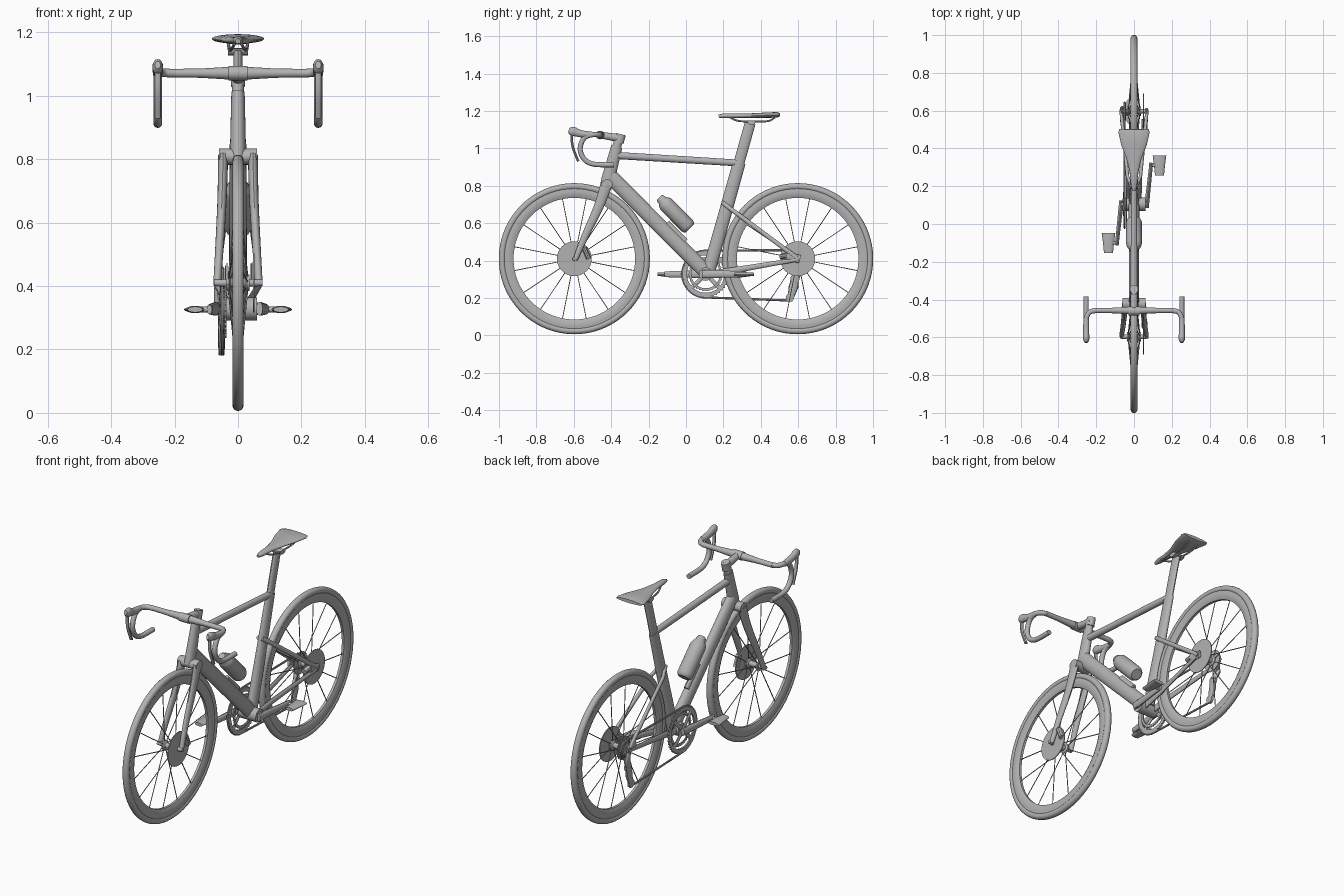
import bpy, bmesh, math
from mathutils import Vector

grey = bpy.data.materials.new("mid_grey")
grey.diffuse_color = (0.45, 0.45, 0.45, 1)


def finish(name, bm):
    bmesh.ops.remove_doubles(bm, verts=bm.verts, dist=1e-6)
    bmesh.ops.recalc_face_normals(bm, faces=bm.faces)
    me = bpy.data.meshes.new(name)
    bm.to_mesh(me)
    bm.free()
    me.materials.append(grey)
    ob = bpy.data.objects.new(name, me)
    bpy.context.collection.objects.link(ob)
    return ob


def skin(bm, rings, closed=False, caps=True):
    """Bridge a list of vertex loops."""
    n, m = len(rings[0]), len(rings)
    for i in range(m if closed else m - 1):
        a, b = rings[i], rings[(i + 1) % m]
        for j in range(n):
            bm.faces.new((a[j], a[(j + 1) % n], b[(j + 1) % n], b[j]))
    if caps and not closed:
        bm.faces.new(rings[0])
        bm.faces.new(rings[-1])


def sweep(name, pts, size, n=16, u=(1, 0, 0), closed=False):
    """Elliptical tube along pts; size is one or a list of (half width along u, other half width)."""
    pts = [Vector(p) for p in pts]
    size = size if isinstance(size, list) else [size] * len(pts)
    bm, rings, u, m = bmesh.new(), [], Vector(u), len(pts)
    for i, (p, (a, b)) in enumerate(zip(pts, size)):
        if closed:
            t = (pts[(i + 1) % m] - pts[i - 1]).normalized()
        else:
            t = (pts[min(i + 1, m - 1)] - pts[max(i - 1, 0)]).normalized()
        u = (u - t * u.dot(t)).normalized()
        v = t.cross(u)
        angs = [2 * math.pi * k / n for k in range(n)]
        rings.append([bm.verts.new(p + u * a * math.cos(q) + v * b * math.sin(q)) for q in angs])
    skin(bm, rings, closed)
    return finish(name, bm)


def spline(pts, n=6):
    """Smooth path through the points."""
    p = [Vector(q) for q in pts]
    p = [2 * p[0] - p[1]] + p + [2 * p[-1] - p[-2]]
    out = []
    for i in range(1, len(p) - 2):
        a, b, c, d = p[i - 1:i + 3]
        for k in range(n):
            t = k / n
            out.append(0.5 * (2 * b + (c - a) * t + (2 * a - 5 * b + 4 * c - d) * t * t
                              + (3 * b - a - 3 * c + d) * t ** 3))
    return out + [p[-2]]


def lathe(name, prof, y, z, n=32, closed=False):
    """Revolve (x, radius) points around an axis along x."""
    bm = bmesh.new()
    rings = [[bm.verts.new((x, y + r * math.cos(2 * math.pi * k / n), z + r * math.sin(2 * math.pi * k / n)))
              for k in range(n)] for x, r in prof]
    skin(bm, rings, closed)
    return finish(name, bm)


def disc(name, x0, x1, r, y, z, n=32):
    return lathe(name, [(x0, r), (x1, r)], y, z, n)


def toothed_ring(name, x, th, r_in, r_out, tooth, teeth, y, z):
    bm, n, rings = bmesh.new(), teeth * 4, []
    for dx, outer in ((-th, 0), (-th, 1), (th, 1), (th, 0)):
        ring = []
        for k in range(n):
            r = r_in if not outer else r_out + (tooth if k % 4 < 2 else 0)
            q = 2 * math.pi * k / n
            ring.append(bm.verts.new((x + dx, y + r * math.cos(q), z + r * math.sin(q))))
        rings.append(ring)
    skin(bm, rings, closed=True)
    return finish(name, bm)


AX = 0.41            # axle height
BB = (0.105, 0.328)  # crank centre (y, z)

# Wheels
for label, y in (("front", -0.597), ("rear", 0.597)):
    tyre = [(0.018 * math.sin(q), 0.386 + 0.018 * math.cos(q)) for q in
            [2 * math.pi * k / 14 for k in range(14)]]
    lathe(label + "_tyre", tyre, y, AX, 72, True)
    rim = [(-0.013, 0.377), (-0.016, 0.36), (-0.014, 0.34), (-0.007, 0.325),
           (0.007, 0.325), (0.014, 0.34), (0.016, 0.36), (0.013, 0.377)]
    lathe(label + "_rim", rim, y, AX, 72, True)
    hub = [(-0.075, 0.01), (-0.036, 0.012), (-0.036, 0.026), (-0.028, 0.026), (-0.022, 0.015),
           (0.022, 0.015), (0.028, 0.026), (0.036, 0.026), (0.036, 0.012), (0.078, 0.01)]
    lathe(label + "_hub", hub, y, AX, 24)
    disc(label + "_brake_disc", 0.047, 0.052, 0.093, y, AX, 48)
    for k in range(16):
        q = 2 * math.pi * (k + 0.5) / 16
        c, s = math.cos(q), math.sin(q)
        x = 0.03 if k % 2 else -0.03
        sweep(label + "_spoke", [(x, y + 0.02 * c, AX + 0.02 * s), (0, y + 0.33 * c, AX + 0.33 * s)],
              (0.0025, 0.0025), 6)

# Frame tubes
sweep("head_tube", [(0, -0.425, 0.80), (0, -0.415, 0.84), (0, -0.37, 1.01)],
      [(0.024, 0.034), (0.025, 0.036), (0.021, 0.03)], 24)
sweep("steerer_spacer", [(0, -0.37, 1.01), (0, -0.352, 1.075)], [(0.019, 0.024), (0.019, 0.022)], 24)
sweep("down_tube", [(0, -0.405, 0.85), (0, 0.10, 0.345)], [(0.026, 0.041), (0.029, 0.039)], 24)
sweep("top_tube", [(0, -0.375, 0.962), (0, 0.275, 0.922)], [(0.018, 0.019), (0.016, 0.018)], 20)
sweep("seat_tube", [(0, 0.12, 0.34), (0, 0.20, 0.62), (0, 0.285, 0.925)],
      [(0.026, 0.035), (0.022, 0.035), (0.017, 0.034)], 24)
sweep("seat_post", [(0, 0.28, 0.91), (0, 0.343, 1.135)], (0.0145, 0.029), 20)
disc("bottom_bracket", -0.05, 0.06, 0.036, *BB)

# Fork crown
sweep("fork_crown", [(-0.06, -0.422, 0.808), (0.06, -0.422, 0.808)], (0.026, 0.03), 20, (0, 0, 1))

for s, side in ((-1, "right"), (1, "left")):
    # Fork legs and rear stays
    sweep(side + "_fork_leg", spline([(s * .047, -.424, .81), (s * .05, -.47, .68), (s * .058, -.54, .53),
                                      (s * .066, -.592, .405)], 4),
          [(0.016 - 0.004 * i / 12, 0.032 - 0.019 * i / 12) for i in range(13)])
    sweep(side + "_seat_stay", [(s * .012, .195, .71), (s * .034, .25, .668), (s * .068, .592, .415)],
          (0.009, 0.012), 14)
    sweep(side + "_chain_stay", [(s * .03, .12, .325), (s * .034, .25, .347), (s * .068, .592, .405)],
          [(0.01, 0.02), (0.009, 0.017), (0.009, 0.011)], 14)
    sweep(side + "_dropout", [(s * .066, .54, .425), (s * .066, .61, .407)], (0.007, 0.022), 12)

    # Drop bar, hood and brake lever
    sweep(side + "_drop_bar", spline([(s * .2, -.458, 1.071), (s * .235, -.467, 1.072), (s * .253, -.5, 1.073),
                                      (s * .253, -.545, 1.055), (s * .253, -.566, .995), (s * .253, -.542, .94),
                                      (s * .253, -.49, .915), (s * .253, -.385, .912)], 5),
          (0.0135, 0.0135), 14, (0, 0, 1))
    sweep(side + "_hood", spline([(s * .253, -.50, 1.073), (s * .253, -.555, 1.077), (s * .253, -.595, 1.088),
                                  (s * .253, -.627, 1.097)], 3),
          [(.014, .015), (.015, .017), (.016, .018), (.016, .019), (.016, .02), (.016, .021),
           (.017, .024), (.017, .025), (.015, .022), (.009, .012)])
    sweep(side + "_brake_lever", spline([(s * .253, -.612, 1.08), (s * .253, -.606, 1.01), (s * .253, -.576, .93)], 5),
          (0.01, 0.007), 10)

    # Crank arm and pedal
    ye = BB[0] + s * 0.205
    sweep(side + "_crank_arm", [(s * .068, BB[0] - s * .02, BB[1]), (s * .07, BB[0] + s * .02, BB[1]),
                                (s * .088, ye - s * .02, .327), (s * .09, ye + s * .014, .326)],
          [(.01, .022), (.012, .022), (.01, .017), (.008, .015)], 14)
    sweep(side + "_pedal_axle", [(s * .08, ye, .326), (s * .145, ye, .326)], (0.009, 0.009), 12, (0, 0, 1))
    sweep(side + "_pedal", [(s * .135, ye - .053, .326), (s * .135, ye, .326), (s * .135, ye + .053, .326)],
          [(0.024, 0.009), (0.029, 0.012), (0.036, 0.009)], 14)

    # Saddle rails
    sweep(side + "_saddle_rail", spline([(s * .01, .235, 1.165), (s * .02, .28, 1.147), (s * .026, .36, 1.143),
                                         (s * .028, .44, 1.146), (s * .03, .475, 1.165)], 4), (0.005, 0.005), 8)

# Handlebar top and stem
sweep("handlebar_top", [(x, -.458, 1.071) for x in (-.215, -.12, -.06, -.03, .03, .06, .12, .215)],
      [(.0135, .0135), (.0145, .0145), (.018, .018), (.02, .02), (.02, .02), (.018, .018), (.0145, .0145),
       (.0135, .0135)], 18, (0, 0, 1))
sweep("stem", [(0, -.34, 1.052), (0, -.458, 1.071)], [(.02, .022), (.018, .018)], 18)
sweep("stem_clamp", [(-.03, -.46, 1.071), (.03, -.46, 1.071)], (.023, .024), 18, (0, 0, 1))
sweep("stem_cap", [(0, -.358, 1.03), (0, -.346, 1.075)], (.022, .025), 18)

# Saddle
sweep("saddle", spline([(0, .175, 1.172), (0, .2, 1.174), (0, .27, 1.174), (0, .34, 1.174), (0, .42, 1.177),
                        (0, .485, 1.179), (0, .502, 1.18)], 1),
      [(.008, .008), (.016, .013), (.022, .013), (.038, .013), (.068, .014), (.083, .015), (.078, .009)], 24)
sweep("saddle_clamp", [(-.032, .35, 1.138), (.032, .35, 1.138)], (0.012, 0.022), 12, (0, 0, 1))

# Bottle, its cap and holder
A, B = Vector((0, -.143, .738)), Vector((0, .02, .572))
along = [0, .04, .1, .16, .22, .3, .92, .97, 1]
radii = [.018, .024, .026, .036, .041, .042, .042, .038, .03]
sweep("bottle", [A.lerp(B, t) for t in along], [(r, r) for r in radii], 24)
sweep("bottle_holder", [(0, -.105, .60), (0, -.005, .50)], (0.014, 0.02), 12)

# Chainring with inner ring and spider
toothed_ring("chainring", -.05, .004, .1, .12, .006, 40, *BB)
toothed_ring("inner_chainring", -.04, .003, .076, .088, .004, 32, *BB)
for k in range(4):
    q = math.pi * (k / 2 + 0.25)
    c, s = math.cos(q), math.sin(q)
    sweep("spider_arm", [(-.056, BB[0], BB[1]), (-.05, BB[0] + .106 * c, BB[1] + .106 * s)], (0.006, 0.012), 10)
disc("crank_axle", -.075, .075, .02, *BB)

# Cassette
for i, r in enumerate((.058, .05, .043, .037, .031)):
    toothed_ring("cassette_sprocket", -.034 - i * .005, .0015, .012, r, .004, 24, .597, AX)

# Rear derailleur
sweep("derailleur_body", [(-.066, .597, .395), (-.062, .605, .35), (-.052, .585, .312)],
      [(.01, .014), (.014, .02), (.012, .022)], 12)
sweep("derailleur_cage", [(-.052, .588, .325), (-.052, .575, .26), (-.052, .555, .185)],
      [(.011, .016), (.011, .026), (.01, .014)], 12)
disc("upper_jockey_wheel", -.058, -.044, .024, .583, .305, 20)
disc("lower_jockey_wheel", -.058, -.044, .022, .556, .203, 20)

# Chain loop
front_arc = [(-.05, BB[0] + .125 * math.cos(q), BB[1] + .125 * math.sin(q)) for q in
             [math.pi * (0.5 + k / 16) for k in range(17)]]
sweep("chain", front_arc + [(-.05, .54, .187), (-.05, .565, .187), (-.05, .575, .21), (-.05, .562, .29),
                            (-.05, .58, .328), (-.05, .625, .365), (-.05, .643, .41), (-.05, .63, .442),
                            (-.05, .597, .456)], (0.005, 0.006), 8, closed=True)

# Brake calipers
sweep("front_caliper", [(.056, -.545, .47), (.056, -.52, .41)], (0.016, 0.014), 10)
sweep("rear_caliper", [(.056, .50, .42), (.056, .555, .43)], (0.016, 0.014), 10)

# Smooth shading with sharp edges kept
for ob in bpy.context.collection.objects:
    ob.select_set(True)
    bpy.context.view_layer.objects.active = ob
bpy.ops.object.shade_smooth_by_angle(angle=math.radians(35))
